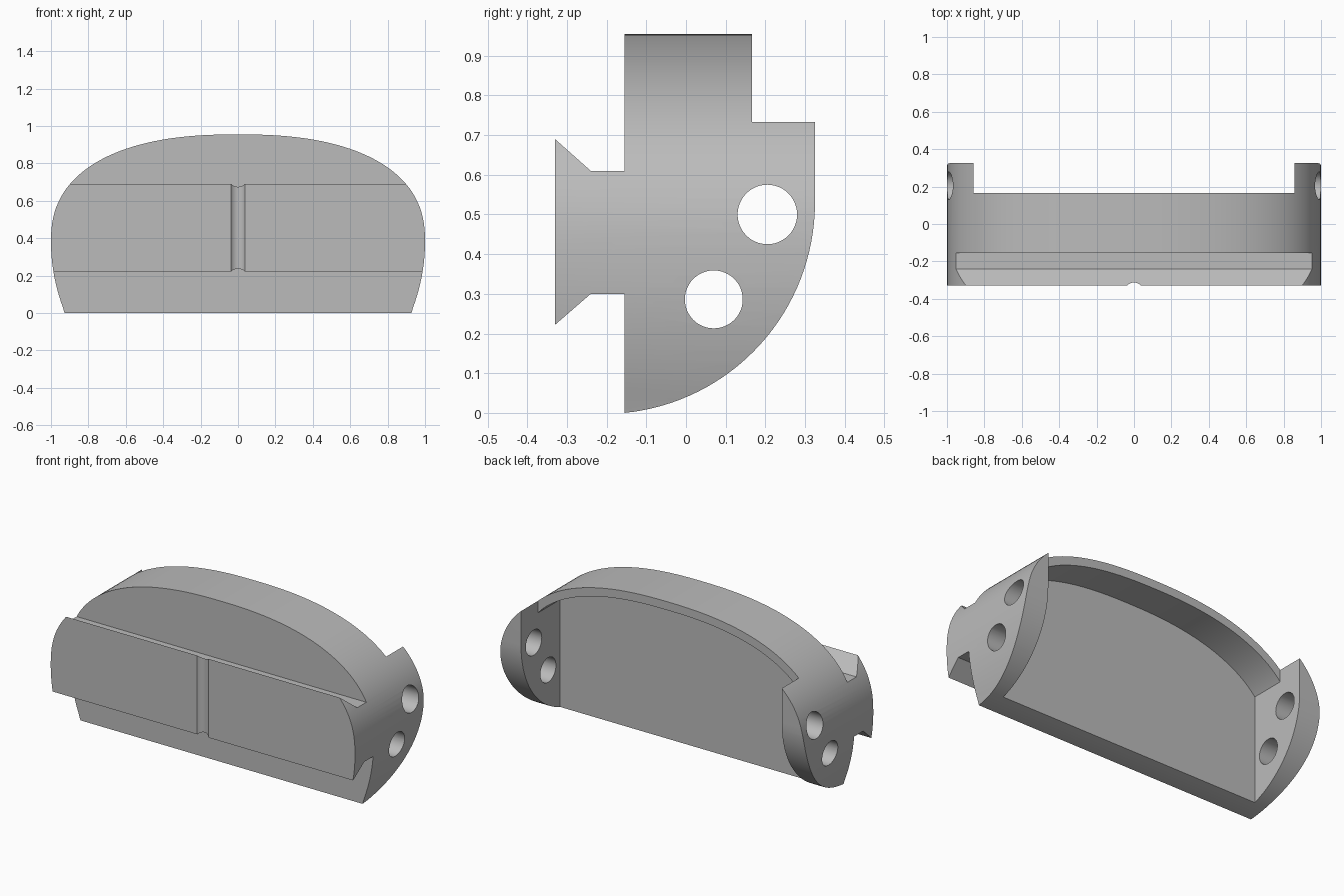
import bpy, bmesh, math
from mathutils import Vector

if "Cube" in bpy.data.objects:
    bpy.data.objects.remove(bpy.data.objects["Cube"])

grey = bpy.data.materials.new("plain_grey")
grey.diffuse_color = (0.5, 0.5, 0.5, 1)
grey.use_nodes = True
grey.node_tree.nodes["Principled BSDF"].inputs["Base Color"].default_value = grey.diffuse_color


def prism(name, points, axis, start, end):
    """Extrude a closed profile along x (points are y, z), y (x, z) or z (x, y)."""
    place = {"x": lambda a, b: (start, a, b),
             "y": lambda a, b: (a, start, b),
             "z": lambda a, b: (a, b, start)}[axis]
    bm = bmesh.new()
    face = bm.faces.new([bm.verts.new(place(a, b)) for a, b in points])
    moved = bmesh.ops.extrude_face_region(bm, geom=[face])["geom"]
    step = Vector([(end - start) * (axis == k) for k in "xyz"])
    bmesh.ops.translate(bm, vec=step, verts=[v for v in moved if isinstance(v, bmesh.types.BMVert)])
    bmesh.ops.recalc_face_normals(bm, faces=bm.faces)
    mesh = bpy.data.meshes.new(name)
    bm.to_mesh(mesh)
    bm.free()
    mesh.materials.append(grey)
    obj = bpy.data.objects.new(name, mesh)
    bpy.context.collection.objects.link(obj)
    return obj


def circle(cx, cy, r, n=48):
    return [(cx + r * math.cos(math.tau * i / n), cy + r * math.sin(math.tau * i / n)) for i in range(n)]


def combine(target, cutter, operation):
    mod = target.modifiers.new(cutter.name, "BOOLEAN")
    mod.object, mod.operation, mod.solver = cutter, operation, "EXACT"
    bpy.context.view_layer.objects.active = target
    bpy.ops.object.modifier_apply(modifier=mod.name)
    bpy.data.objects.remove(cutter)


# Domed outline seen from the front
MID, RISE, POWER = 0.38, 0.575, 2.4


def dome(n=72):
    pts = []
    for i in range(n + 1):
        c, s = math.cos(math.pi * i / n), math.sin(math.pi * i / n)
        pts.append((math.copysign(abs(c) ** (2 / POWER), c), MID + RISE * max(s, 0) ** (2 / POWER)))
    return pts


flank = [(1 - 0.075 * (1 - i / 12) ** 2, MID * i / 12) for i in range(12)]
flank[0] = (0.925 - 0.004, -0.02)
outline = flank + dome() + [(-x, z) for x, z in reversed(flank)]

# Side section: dovetail rail in front, rounded underside behind
R, CY, CZ = 0.5326, -0.2076, 0.53
a0 = math.atan2(0 - CZ, -0.155 - CY)
under = [(CY + R * math.cos(a0 * (1 - i / 32)), CZ + R * math.sin(a0 * (1 - i / 32))) for i in range(33)]
section = ([(-0.33, 0.69), (-0.33, 0.222), (-0.24, 0.30), (-0.155, 0.30)] + under
           + [(0.325, 1.1), (-0.155, 1.1), (-0.155, 0.61), (-0.24, 0.61)])

body = prism("domed_housing", section, "x", -1.1, 1.1)
combine(body, prism("outline", outline, "y", -0.5, 0.5), "INTERSECT")

# Hollow back under an evenly thick dome wall
EAR, WALL = 0.857, 0.05
full = dome(72)
inner = []
for p, q, r in zip(full, full[1:], full[2:]):
    t = (Vector(r) - Vector(p)).normalized()
    x, z = q[0] - t.y * WALL, q[1] + t.x * WALL
    inner.append((x, z))
# Trim the inner curve where it meets the ear faces
cross = next((m, n) for m, n in zip(inner, inner[1:]) if m[0] >= EAR > n[0])
f = (cross[0][0] - EAR) / (cross[0][0] - cross[1][0])
edge = cross[0][1] + f * (cross[1][1] - cross[0][1])
cavity = ([(EAR, -0.1), (EAR, edge)] + [p for p in inner if abs(p[0]) < EAR - 0.001]
          + [(-EAR, edge), (-EAR, -0.1)])
combine(body, prism("cavity", cavity, "y", -0.04, 0.6), "DIFFERENCE")

# Open gap between the two ears behind the dome
gap = [(-EAR, 0.166), (EAR, 0.166), (EAR, 0.6), (-EAR, 0.6)]
combine(body, prism("ear_gap", gap, "z", -0.2, 1.3), "DIFFERENCE")

# Two round holes through both ears
for y, z, r in ((0.205, 0.50, 0.075), (0.07, 0.286, 0.073)):
    combine(body, prism("ear_hole", circle(y, z, r), "x", -1.3, 1.3), "DIFFERENCE")

# Shallow upright groove in the rail
combine(body, prism("groove", circle(0, -0.362, 0.049), "z", 0, 0.9), "DIFFERENCE")

bpy.ops.object.select_all(action="DESELECT")
body.select_set(True)
bpy.context.view_layer.objects.active = body
bpy.ops.object.shade_smooth_by_angle(angle=math.radians(25))
